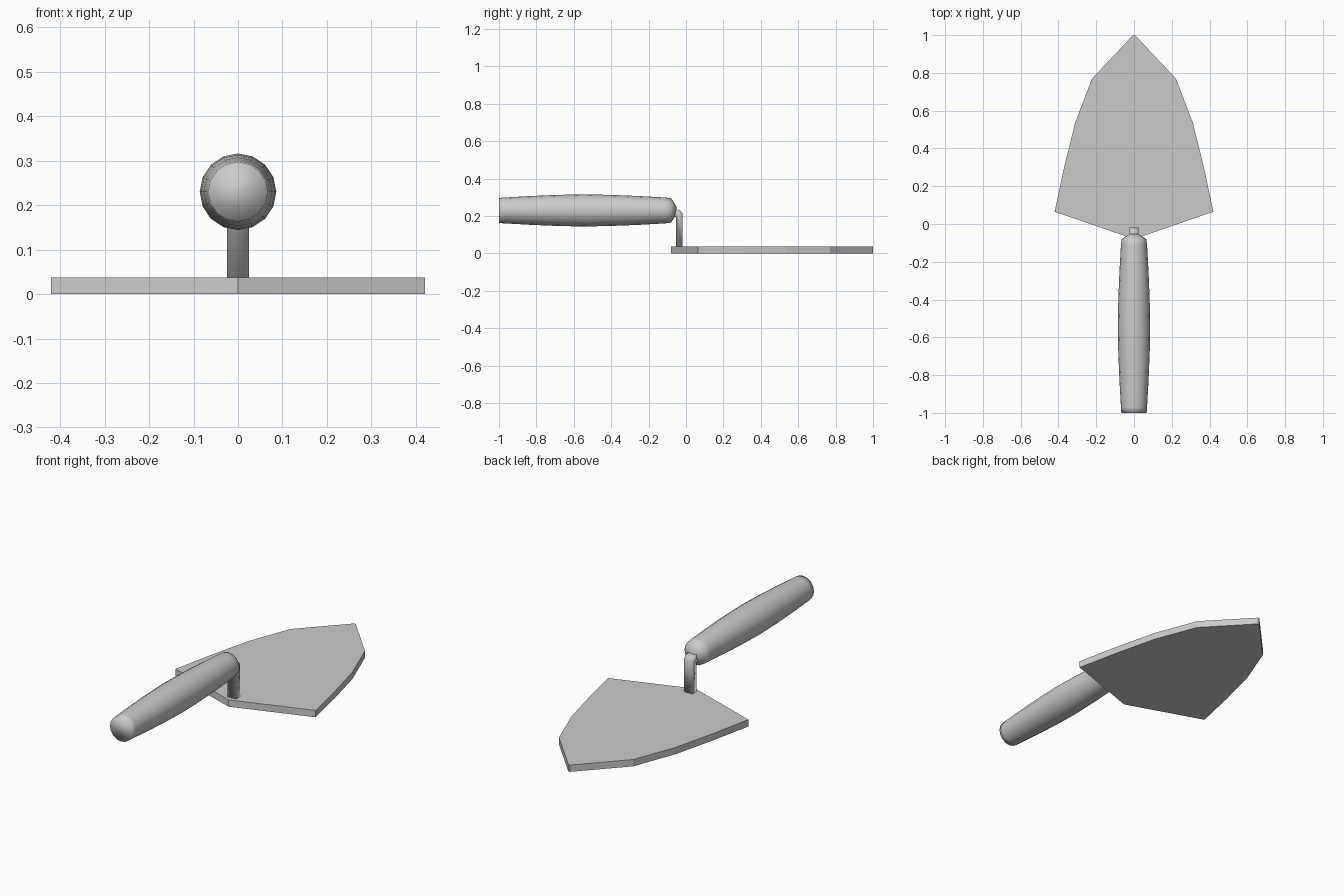
import bpy, bmesh, math

if "Cube" in bpy.data.objects:
    bpy.data.objects.remove(bpy.data.objects["Cube"])


def make_object(name, bm, smooth):
    bmesh.ops.recalc_face_normals(bm, faces=bm.faces)
    for f in bm.faces:
        f.smooth = smooth
    mesh = bpy.data.meshes.new(name)
    bm.to_mesh(mesh)
    bm.free()
    ob = bpy.data.objects.new(name, mesh)
    bpy.context.collection.objects.link(ob)
    return ob


def prism(name, outline, offset, smooth=False):
    """Fill a 3D outline and extrude it along offset."""
    bm = bmesh.new()
    face = bm.faces.new([bm.verts.new(p) for p in outline])
    ext = bmesh.ops.extrude_face_region(bm, geom=[face], use_keep_orig=True)
    verts = [g for g in ext["geom"] if isinstance(g, bmesh.types.BMVert)]
    bmesh.ops.translate(bm, verts=verts, vec=offset)
    return make_object(name, bm, smooth)


def lathe_y(name, profile, z, sides=16):
    """Revolve (y, radius) pairs around a line parallel to y at height z."""
    bm = bmesh.new()
    rings = []
    for y, r in profile:
        angles = [2 * math.pi * i / sides for i in range(sides)]
        rings.append([bm.verts.new((r * math.cos(a), y, z + r * math.sin(a))) for a in angles])
    for a, b in zip(rings, rings[1:]):
        for i in range(sides):
            j = (i + 1) % sides
            bm.faces.new((a[i], a[j], b[j], b[i]))
    bm.faces.new(rings[0])
    bm.faces.new(rings[-1])
    return make_object(name, bm, True)


# Flat pointed blade, mirrored half outline
half = [(0.005, 1.0), (0.222, 0.77), (0.312, 0.535), (0.37, 0.30), (0.42, 0.065)]
outline = half + [(0, -0.08)] + [(-x, y) for x, y in reversed(half)]
prism("blade", [(x, y, 0) for x, y in outline], (0, 0, 0.037))

# Bent shank rising from the blade into the handle
bend = [(-0.053, 0.03), (-0.019, 0.03), (-0.019, 0.215), (-0.03, 0.229),
        (-0.075, 0.244), (-0.075, 0.208), (-0.053, 0.195)]
prism("shank", [(-0.025, y, z) for y, z in bend], (0.05, 0, 0), smooth=True)

# Rounded grip with a tapered front
lathe_y("handle", [(-1.0, 0.067), (-0.97, 0.069), (-0.83, 0.077), (-0.69, 0.083),
                   (-0.55, 0.086), (-0.40, 0.083), (-0.25, 0.077), (-0.11, 0.069),
                   (-0.08, 0.065), (-0.052, 0.022)], 0.23)
